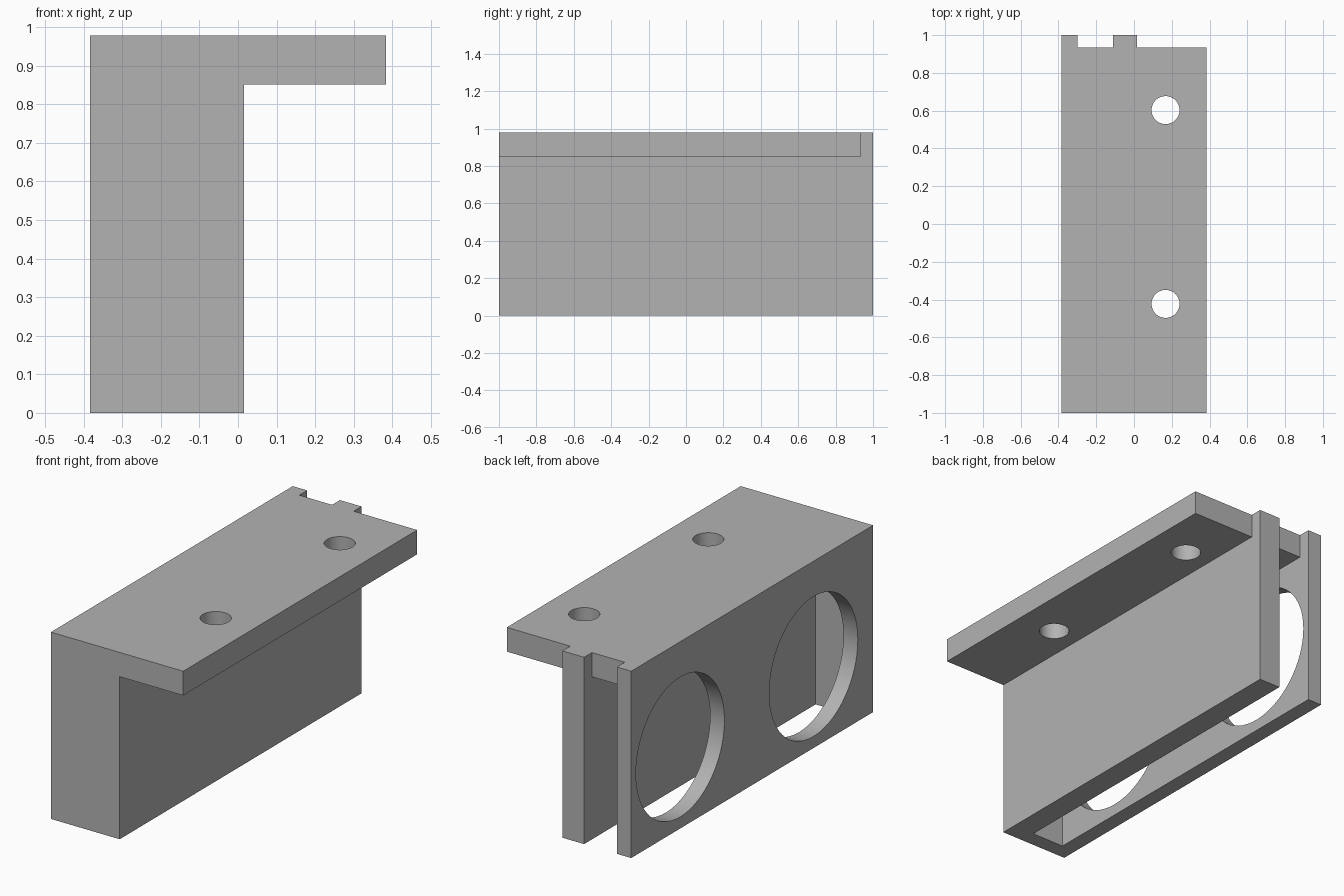
import bpy, bmesh
from math import radians
from mathutils import Matrix, Vector

cube = bpy.data.objects.get("Cube")
if cube:
    bpy.data.objects.remove(cube, do_unlink=True)

# Main dimensions
SIDE = 0.383           # half width
TOP = 0.978            # overall height
SHELF_Z = 0.851        # underside of the top plate
SHELF_BACK = 0.935     # back edge of the top plate
WEB_X = 0.015          # outer face of the solid wall
SLOT = (-0.30, -0.11)  # gap between the two walls
FRONT_WALL = 0.085
OVER = 0.2             # cutter overshoot

grey = bpy.data.materials.new("plain grey")
grey.use_nodes = True
colour = (0.45, 0.45, 0.45, 1)
grey.diffuse_color = colour
grey.node_tree.nodes["Principled BSDF"].inputs["Base Color"].default_value = colour


def make_object(name, bm):
    bmesh.ops.recalc_face_normals(bm, faces=bm.faces)
    mesh = bpy.data.meshes.new(name)
    bm.to_mesh(mesh)
    bm.free()
    mesh.materials.append(grey)
    obj = bpy.data.objects.new(name, mesh)
    bpy.context.collection.objects.link(obj)
    return obj


def side_prism(name, profile, x0, x1):
    """Extrude a (y, z) outline from x0 to x1."""
    bm = bmesh.new()
    face = bm.faces.new([bm.verts.new((x0, y, z)) for y, z in profile])
    ext = bmesh.ops.extrude_face_region(bm, geom=[face])
    verts = [v for v in ext["geom"] if isinstance(v, bmesh.types.BMVert)]
    bmesh.ops.translate(bm, verts=verts, vec=Vector((x1 - x0, 0, 0)))
    return make_object(name, bm)


def under_plate_cutter(name, x0, x1, y_front):
    """Clears the space below and behind the top plate."""
    back, high, low = 1 + OVER, TOP + OVER, -OVER
    outline = [(y_front, low), (back, low), (back, high),
               (SHELF_BACK, high), (SHELF_BACK, SHELF_Z), (y_front, SHELF_Z)]
    return side_prism(name, outline, x0, x1)


def drill(name, centre, radius, depth, axis):
    bm = bmesh.new()
    turn = Matrix.Rotation(radians(90), 4, "Y") if axis == "X" else Matrix()
    bmesh.ops.create_cone(bm, cap_ends=True, segments=64, radius1=radius,
                          radius2=radius, depth=depth,
                          matrix=Matrix.Translation(centre) @ turn)
    return make_object(name, bm)


# Solid block
bracket = side_prism("bracket", [(-1, 0), (1, 0), (1, TOP), (-1, TOP)], -SIDE, SIDE)

# Overhang and slot
cutters = [
    under_plate_cutter("overhang_cutter", WEB_X, SIDE + OVER, -1 - OVER),
    under_plate_cutter("slot_cutter", *SLOT, -1 + FRONT_WALL),
]

# Screw holes through the plate, large openings through the thin wall
for y in (0.603, -0.423):
    cutters.append(drill("screw_hole_cutter", (0.167, y, 0.9), 0.074, 0.5, "Z"))
for y in (0.595, -0.508):
    cutters.append(drill("opening_cutter", (-0.36, y, 0.427), 0.366, 0.24, "X"))

bpy.ops.object.select_all(action="DESELECT")
bpy.context.view_layer.objects.active = bracket
bracket.select_set(True)
for cutter in cutters:
    cutter.hide_render = True
    mod = bracket.modifiers.new(cutter.name, "BOOLEAN")
    mod.operation = "DIFFERENCE"
    mod.solver = "EXACT"
    mod.object = cutter
    bpy.ops.object.modifier_apply(modifier=mod.name)
    bpy.data.objects.remove(cutter, do_unlink=True)

bpy.ops.object.shade_smooth_by_angle(angle=radians(30))
